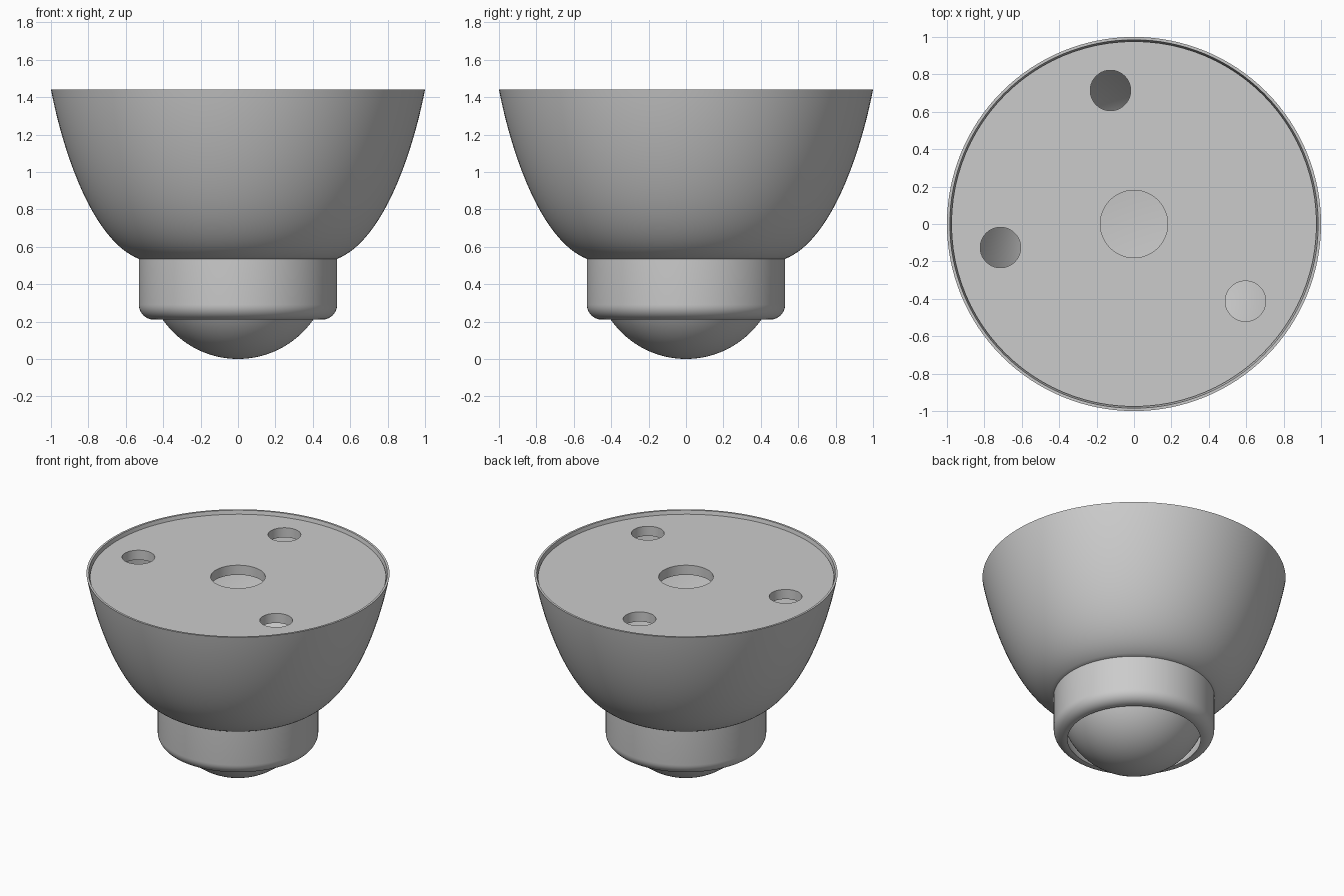
import bpy
import bmesh
import math
from mathutils import Vector
from mathutils.geometry import interpolate_bezier

if "Cube" in bpy.data.objects:
    bpy.data.objects.remove(bpy.data.objects["Cube"], do_unlink=True)

GREY = (0.6, 0.6, 0.6, 1.0)
grey = bpy.data.materials.new("light_grey")
grey.use_nodes = True
grey.diffuse_color = GREY
grey.node_tree.nodes["Principled BSDF"].inputs["Base Color"].default_value = GREY


def finish(obj):
    """Colour the part and smooth it, keeping edges sharp."""
    obj.data.materials.clear()
    obj.data.materials.append(grey)
    bpy.ops.object.select_all(action="DESELECT")
    obj.select_set(True)
    bpy.context.view_layer.objects.active = obj
    bpy.ops.object.shade_smooth_by_angle(angle=math.radians(30))


def lathe(name, profile, steps=128):
    """Spin a list of (radius, height) points around the z axis."""
    bm = bmesh.new()
    verts = [bm.verts.new((r, 0, z)) for r, z in profile]
    edges = [bm.edges.new(pair) for pair in zip(verts, verts[1:])]
    bmesh.ops.spin(bm, geom=verts + edges, cent=(0, 0, 0), axis=(0, 0, 1),
                   angle=math.tau, steps=steps)
    bmesh.ops.remove_doubles(bm, verts=bm.verts, dist=0.0001)
    bmesh.ops.recalc_face_normals(bm, faces=bm.faces)
    mesh = bpy.data.meshes.new(name)
    bm.to_mesh(mesh)
    bm.free()
    obj = bpy.data.objects.new(name, mesh)
    bpy.context.collection.objects.link(obj)
    finish(obj)


def arc(radius, height, size, start, end, steps):
    """Points on an arc in the profile plane, angles in degrees."""
    angles = [math.radians(start + (end - start) * i / steps) for i in range(steps + 1)]
    return [(radius + size * math.cos(a), height + size * math.sin(a)) for a in angles]


# Hollow bowl with a thin rim and a flat floor
curve = interpolate_bezier(Vector((1, 1.44)), Vector((0.93, 1.08)),
                           Vector((0.77, 0.63)), Vector((0.53, 0.535)), 32)
outer = [(p.x, p.y) for p in curve]
wall = 0.015
inner = []
for i, p in enumerate(curve):
    t = curve[min(i + 1, 31)] - curve[max(i - 1, 0)]
    n = Vector((t.y, -t.x)).normalized() * wall
    inner.append((p.x + n.x, p.y + n.y))
inner[0] = (1 - wall, 1.44)
floor_z = inner[-1][1]
lathe("bowl", [(0, 0.535)] + outer[::-1] + inner + [(0, floor_z)])

# Collar with a rounded lower edge and a spherical socket
ball_r = 0.49
socket = arc(0, ball_r, 0.52, -32.6, 0, 14)
lathe("collar", [(0.53, 0.535)] + arc(0.45, 0.29, 0.08, 0, -90, 10) + socket + [(0.52, 0.535)])

# Rolling ball
lathe("ball", [(max(r, 0), z) for r, z in arc(0, ball_r, ball_r, -90, 5, 36)])

# Recessed mounting plate with one centre hole and three screw holes
plate_curve = bpy.data.curves.new("mounting_plate", "CURVE")
plate_curve.dimensions = "2D"
plate_curve.fill_mode = "BOTH"
plate_curve.extrude = 0.035
plate_curve.resolution_u = 24


def add_circle(x, y, r):
    spline = plate_curve.splines.new("BEZIER")
    spline.bezier_points.add(3)
    spline.use_cyclic_u = True
    k = r * 0.5523
    for i, point in enumerate(spline.bezier_points):
        a = i * math.pi / 2
        co = Vector((x + r * math.cos(a), y + r * math.sin(a), 0))
        tangent = Vector((-math.sin(a), math.cos(a), 0)) * k
        point.handle_left_type = point.handle_right_type = "FREE"
        point.co = co
        point.handle_left = co - tangent
        point.handle_right = co + tangent


add_circle(0, 0, 0.976)
add_circle(0, 0, 0.18)
for i in range(3):
    a = math.radians(100 + 90 * i) if i < 2 else math.radians(-34.7)
    add_circle(0.725 * math.cos(a), 0.725 * math.sin(a), 0.108)

plate = bpy.data.objects.new("mounting_plate", plate_curve)
plate.location.z = 1.38
bpy.context.collection.objects.link(plate)
bpy.ops.object.select_all(action="DESELECT")
plate.select_set(True)
bpy.context.view_layer.objects.active = plate
bpy.ops.object.convert(target="MESH")
finish(bpy.context.view_layer.objects.active)
